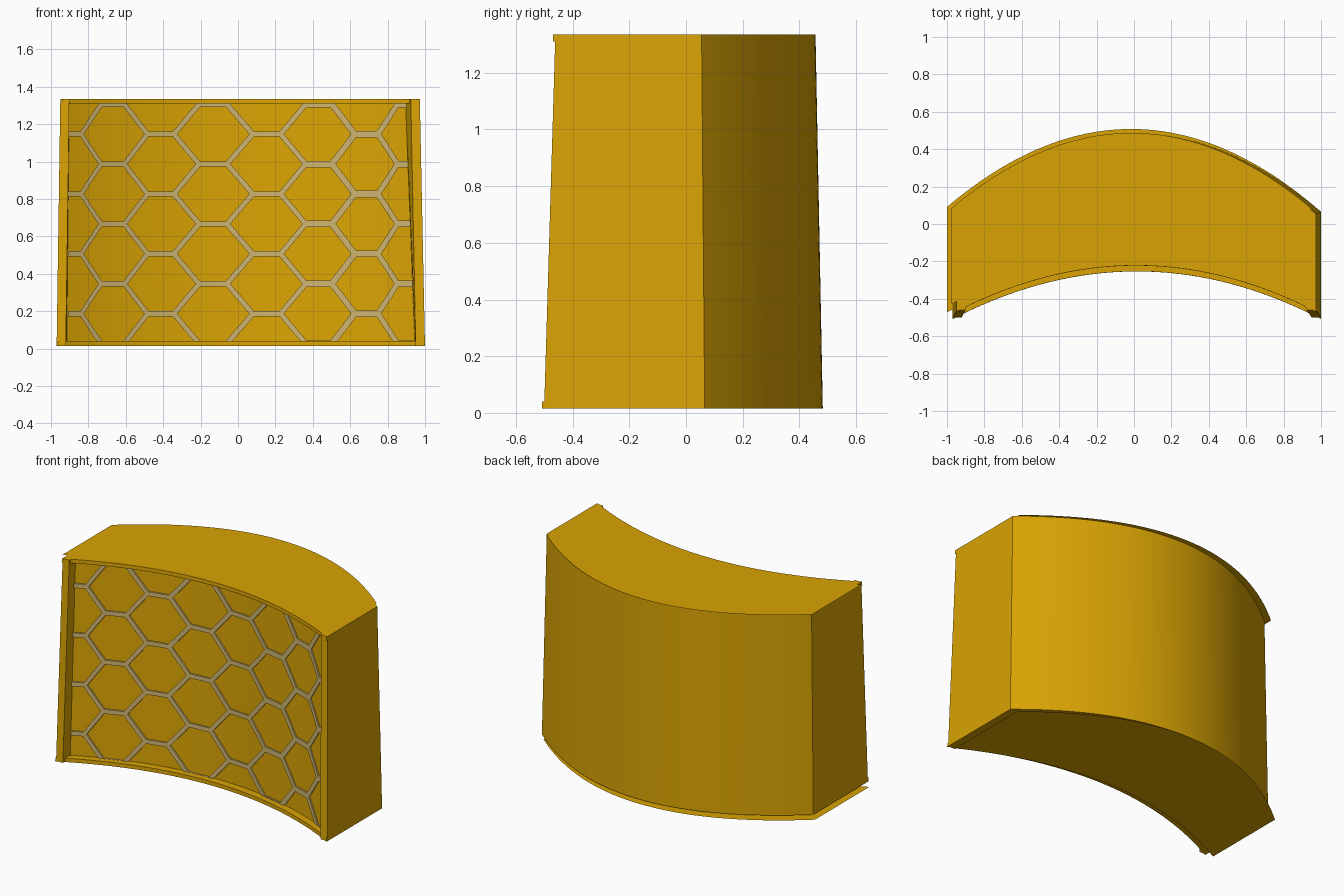
import bpy, bmesh, math
from mathutils import Vector

cube = bpy.data.objects.get("Cube")
if cube:
    bpy.data.objects.remove(cube, do_unlink=True)

HEIGHT = 1.335
BASE = 0.015
RECESS = 0.038
STEPS = 48


def material(name, rgb):
    m = bpy.data.materials.new(name)
    m.use_nodes = True
    m.diffuse_color = (*rgb, 1)
    m.node_tree.nodes["Principled BSDF"].inputs["Base Color"].default_value = (*rgb, 1)
    return m


gold = material("gold", (0.7, 0.37, 0.001))
tan = material("pale tan", (0.61, 0.45, 0.16))


def finish(bm, name, mat):
    bmesh.ops.recalc_face_normals(bm, faces=bm.faces)
    me = bpy.data.meshes.new(name)
    bm.to_mesh(me)
    bm.free()
    me.materials.append(mat)
    me.shade_smooth()
    me.set_sharp_from_angle(angle=math.radians(30))
    ob = bpy.data.objects.new(name, me)
    bpy.context.collection.objects.link(ob)


def skin(bm, rings):
    """Join four-cornered rings into a closed bar."""
    for r, s in zip(rings, rings[1:]):
        for k in range(4):
            n = (k + 1) % 4
            bm.faces.new((r[k], r[n], s[n], s[k]))
    bm.faces.new(rings[0])
    bm.faces.new(rings[-1])


# Tapering plan: u runs from -1 to 1 across the width, z sets the draft
def plan_x(u, z):
    f = z / HEIGHT
    return 0.015 - 0.004 * f + (0.985 - 0.024 * f) * u


def front_y(u, z):
    f = z / HEIGHT
    return -0.242 + 0.032 * f - (0.255 - 0.008 * f) * u * u


def back_y(u, z):
    f = z / HEIGHT
    return 0.483 - 0.026 * f - (0.417 - 0.015 * f) * u * u


def slab(name, z0, z1, near, far=None):
    """Curved block; near and far are offsets behind the front curve."""
    bm = bmesh.new()
    rings = []
    for i in range(STEPS + 1):
        u = -1 + 2 * i / STEPS
        ring = []
        for z in (z0, z1):
            a = front_y(u, z) + near
            b = back_y(u, z) if far is None else front_y(u, z) + far
            pair = [bm.verts.new((plan_x(u, z), y, z)) for y in (a, b)]
            ring += pair if z == z0 else pair[::-1]
        rings.append(ring)
    skin(bm, rings)
    finish(bm, name, gold)


def post(name, side, top_inner):
    """Flat-fronted end post; its inner wall reaches top_inner at the top back."""
    bm = bmesh.new()
    rings = []
    for z, inner in ((BASE, 0.945), (HEIGHT, top_inner)):
        face = front_y(1, z) - 0.004
        corners = ((1, face), (0.95, face),
                   (inner, front_y(inner, z) + RECESS), (1, front_y(1, z) + RECESS))
        rings.append([bm.verts.new((plan_x(side * u, z), y, z)) for u, y in corners])
    skin(bm, rings)
    finish(bm, name, gold)


def sheet(name, z_plan, z, shift):
    """Thin flat cover, slightly offset from the body."""
    bm = bmesh.new()
    us = [-1 + 2 * i / STEPS for i in range(STEPS + 1)]
    rows = [[bm.verts.new((plan_x(u, z_plan) + shift[0], fn(u, z_plan) + shift[1], z))
             for u in us] for fn in (front_y, back_y)]
    for i in range(STEPS):
        bm.faces.new((rows[0][i], rows[0][i + 1], rows[1][i + 1], rows[1][i]))
    finish(bm, name, gold)


# Body, frame and covers
slab("curved_body", BASE, HEIGHT, RECESS)
slab("bottom_frame_bar", BASE, 0.04, -0.012, RECESS)
slab("top_frame_bar", 1.31, HEIGHT, -0.012, RECESS)
post("right_frame_post", -1, 0.95)
post("left_frame_post", 1, 0.92)
sheet("bottom_cover", 0, 0, (-0.03, 0.025))
sheet("top_cover", HEIGHT, HEIGHT + 0.003, (-0.025, 0.03))

# Honeycomb lattice laid on the curved panel
PITCH, CELL, HALF, BEND = 0.288, 0.32, 0.075, 0.82
RAISE = 0.01


def on_panel(t, z, lift):
    z = min(max(z, 0.022), 1.325)
    x = math.sin(BEND * t) / BEND
    u = (x - plan_x(0, z)) / (plan_x(1, z) - plan_x(0, z))
    return (x, front_y(u, z) + RECESS - lift, z)


def strut(bm, start, end, steps=4):
    a, b = Vector(start), Vector(end)
    d = (b - a).normalized()
    width = 0.028 if a.x < 0.25 else 0.035
    side = Vector((-d.y, d.x)) * width / 2
    a, b = a - d * 0.006, b + d * 0.006
    rings = []
    for i in range(steps + 1):
        c = a.lerp(b, i / steps)
        p, q = c - side, c + side
        corners = ((p, -0.005), (q, -0.005), (q, RAISE), (p, RAISE))
        rings.append([bm.verts.new(on_panel(v.x, v.y, h)) for v, h in corners])
    skin(bm, rings)


bm = bmesh.new()
columns = 8
for i in range(columns):
    t = -0.998 + PITCH * i
    odd = i % 2
    for j in range(4 + odd):
        z = 0.187 + CELL * j - odd * CELL / 2
        left, right = max(t - HALF, -1.02), min(t + HALF, 1.06)
        strut(bm, (left, z), (right, z))
        if i < columns - 1:
            for dz in (-CELL / 2, CELL / 2):
                if 0 < z + dz < 1.32:
                    strut(bm, (right, z), (t + PITCH - HALF, z + dz))
finish(bm, "honeycomb_lattice", tan)
